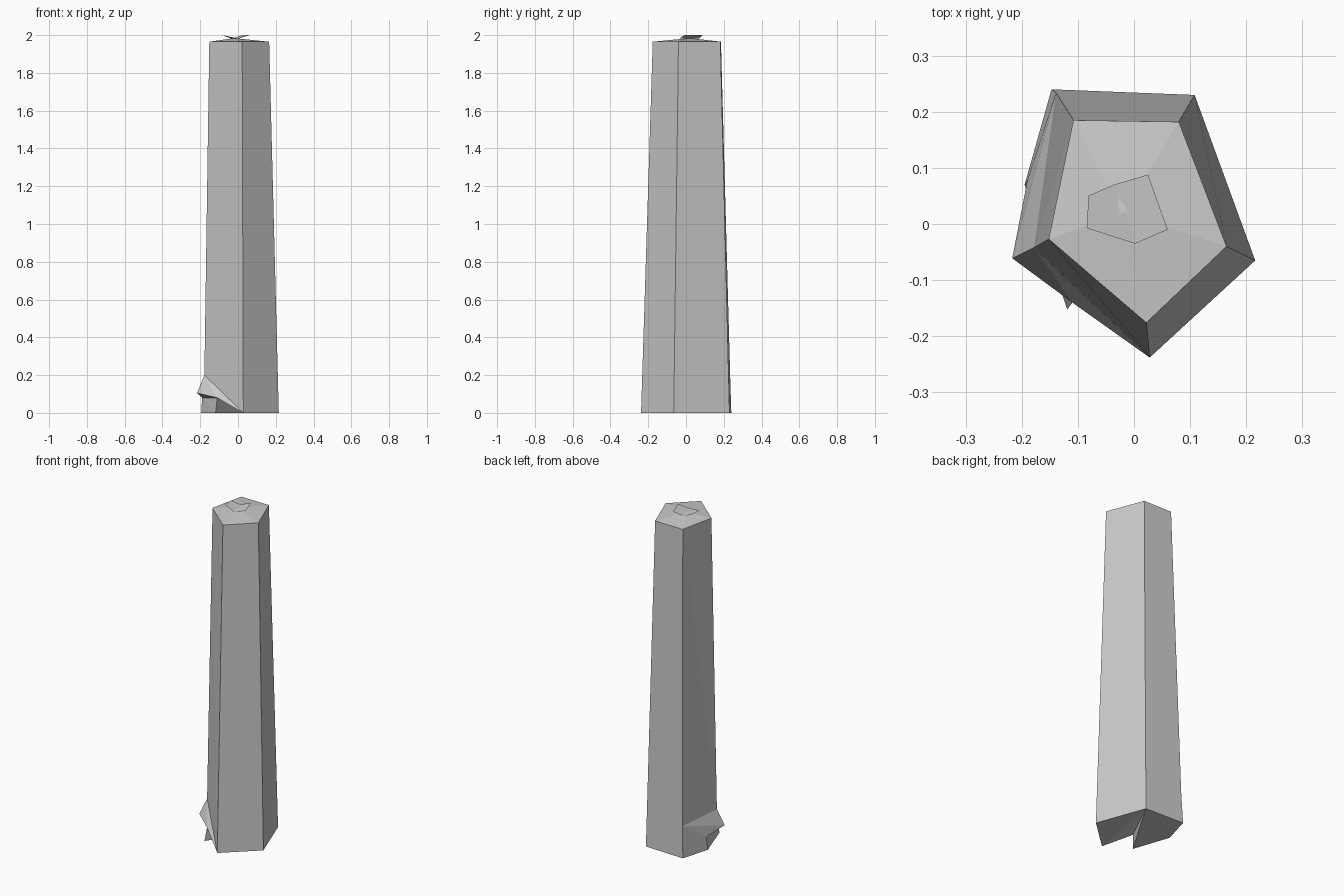
import bpy

if "Cube" in bpy.data.objects:
    bpy.data.objects.remove(bpy.data.objects["Cube"])


def make_mesh(name, points, faces):
    """Build a flat-shaded object from named points."""
    keys = list(points)
    mesh = bpy.data.meshes.new(name)
    mesh.from_pydata([points[k] for k in keys], [],
                     [[keys.index(k) for k in f.split()] for f in faces])
    mesh.update()
    obj = bpy.data.objects.new(name, mesh)
    bpy.context.collection.objects.link(obj)
    return obj


# Tapered five-sided post with a low crown and a splintered front-left foot
top = [(-0.108, 0.185), (-0.152, -0.027), (0.022, -0.176), (0.165, -0.04), (0.08, 0.182)]
p = {"t%d" % i: (x, y, 1.965) for i, (x, y) in enumerate(top)}
p.update({
    "crown": (-0.02, 0.02, 1.984),
    "b0": (-0.147, 0.24, 0), "b2": (0.028, -0.238, 0),
    "b3": (0.216, -0.065, 0), "b4": (0.108, 0.23, 0),
    # kink above the damaged foot
    "k0": (-0.139, 0.234, 0.19), "k1": (-0.178, -0.042, 0.2),
    # splinter: outer tip, front gap, side gap, two toes
    "tip": (-0.217, -0.061, 0.105), "gap": (-0.11, -0.14, 0.08),
    "side": (-0.19, 0.078, 0.08),
    "toe": (-0.119, -0.152, 0), "heel": (-0.195, 0.07, 0),
})
faces = ["crown t%d t%d" % (i, (i + 1) % 5) for i in range(5)]
faces += [
    "t2 b2 b3 t3", "t3 b3 b4 t4", "t4 b4 b0 k0 t0",
    "t0 k0 k1", "t0 k1 t1",
    "t1 k1 b2", "t1 b2 t2",
    "k0 b0 heel", "k0 heel side", "k0 side tip", "k0 tip k1",
    "k1 tip gap", "k1 gap b2",
    "tip side gap", "side toe gap", "side heel toe",
    "b2 gap b4", "gap toe b4",
    "b4 b3 b2", "b4 toe heel", "b4 heel b0",
]
make_mesh("post", p, faces)

# Small folded flake resting on the crown
leaf = {
    "f0": (-0.036, 0.07, 1.981), "f1": (0.002, -0.035, 1.981),
    "l0": (-0.082, 0.05, 2.0), "l1": (-0.083, -0.008, 2.0),
    "r0": (0.025, 0.088, 2.0), "r1": (0.06, -0.01, 2.0),
}
make_mesh("top_flake", leaf, ["f0 l0 l1 f1", "f0 f1 r1 r0"])
